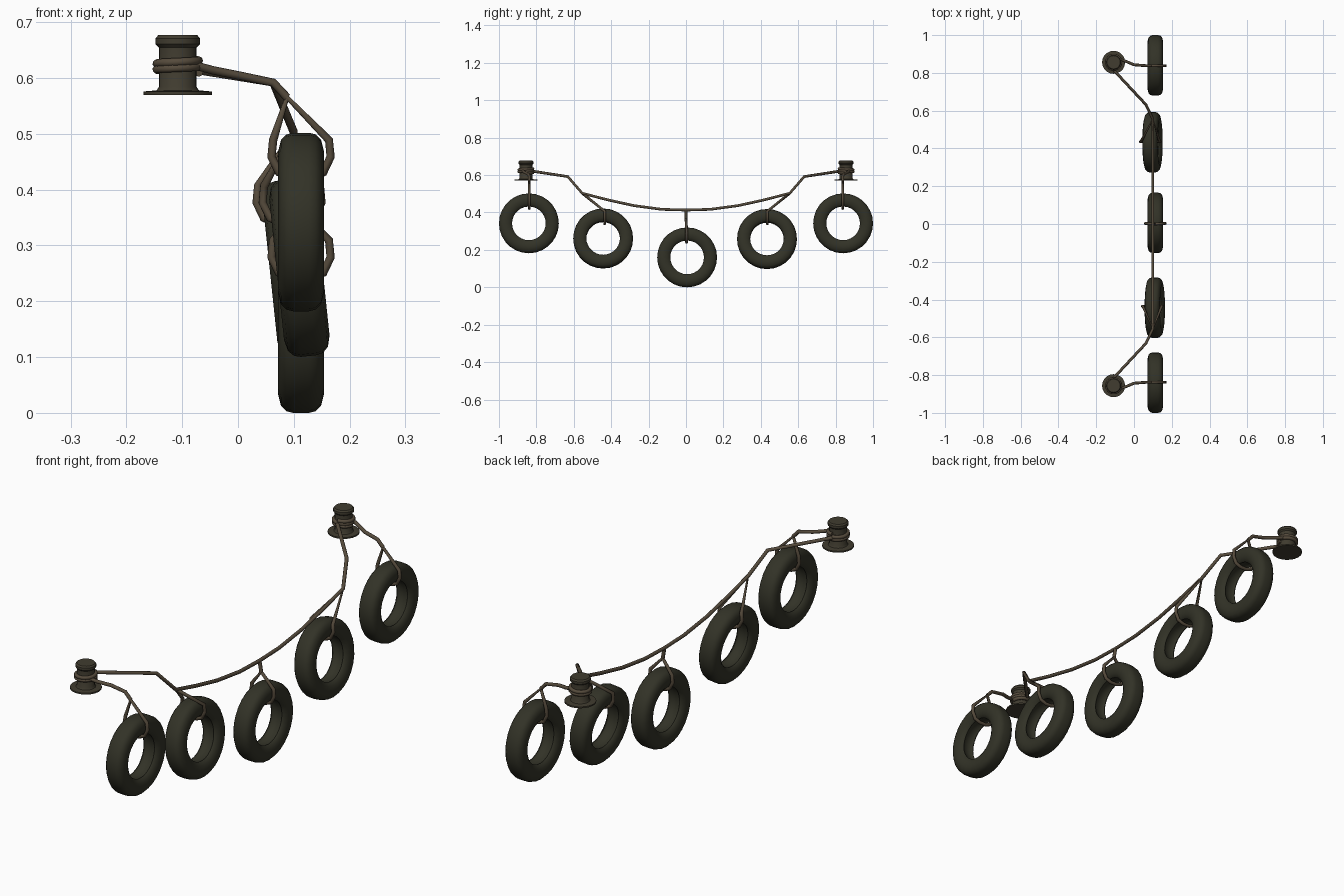
import bpy, bmesh, math
from mathutils import Matrix, Vector

if "Cube" in bpy.data.objects:
    bpy.data.objects.remove(bpy.data.objects["Cube"])


def material(name, rgb):
    m = bpy.data.materials.new(name)
    m.diffuse_color = (*rgb, 1)
    m.use_nodes = True
    m.node_tree.nodes["Principled BSDF"].inputs["Base Color"].default_value = m.diffuse_color
    return m


RUBBER = material("dark rubber", (0.032, 0.032, 0.020))
ROPE = material("brown rope", (0.092, 0.070, 0.045))
IRON = material("weathered iron", (0.052, 0.045, 0.029))


def lathe(name, profile, steps, closed, mat, angle):
    """Spin (radius, height) points around z."""
    bm = bmesh.new()
    rings = []
    for i in range(steps):
        a = 2 * math.pi * i / steps
        rings.append([bm.verts.new((r * math.cos(a), r * math.sin(a), h)) for r, h in profile])
    n = len(profile)
    for i in range(steps):
        p, q = rings[i], rings[(i + 1) % steps]
        for j in range(n if closed else n - 1):
            k = (j + 1) % n
            bm.faces.new((p[j], q[j], q[k], p[k]))
    if not closed:
        bm.faces.new([r[0] for r in rings])
        bm.faces.new([r[-1] for r in rings])
    bmesh.ops.recalc_face_normals(bm, faces=bm.faces)
    me = bpy.data.meshes.new(name)
    bm.to_mesh(me)
    bm.free()
    me.materials.append(mat)
    ob = bpy.data.objects.new(name, me)
    bpy.context.collection.objects.link(ob)
    bpy.ops.object.select_all(action='DESELECT')
    ob.select_set(True)
    bpy.context.view_layer.objects.active = ob
    bpy.ops.object.shade_smooth_by_angle(angle=math.radians(angle))
    return ob


def rope(name, paths, radius=0.0075):
    """Each path is (points, cyclic)."""
    cu = bpy.data.curves.new(name, 'CURVE')
    cu.dimensions = '3D'
    cu.bevel_depth = radius
    cu.bevel_resolution = 2
    cu.use_fill_caps = True
    cu.materials.append(ROPE)
    for pts, cyclic in paths:
        s = cu.splines.new('POLY')
        s.points.add(len(pts) - 1)
        for p, c in zip(s.points, pts):
            p.co = (*c, 1)
        s.use_cyclic_u = cyclic
    ob = bpy.data.objects.new(name, cu)
    bpy.context.collection.objects.link(ob)
    return ob


# Tyres: rounded section with flat tread and a shallow inner channel
half = [(0.160, 0.014), (0.157, 0.026), (0.147, 0.036), (0.127, 0.041),
        (0.106, 0.037), (0.093, 0.029), (0.090, 0.024), (0.096, 0.018)]
section = half + [(r, -h) for r, h in reversed(half)]
TYRES = [("outer_tyre_front", 0.113, -0.84, 0.342, 0),
         ("inner_tyre_front", 0.110, -0.443, 0.261, 6),
         ("middle_tyre", 0.113, 0.006, 0.160, 0),
         ("inner_tyre_back", 0.098, 0.433, 0.258, 6),
         ("outer_tyre_back", 0.113, 0.84, 0.342, 0)]
for name, x, y, z, lean in TYRES:
    ob = lathe(name, section, 28, True, RUBBER, 50)
    ob.matrix_world = (Matrix.Translation((x, y, z))
                       @ Matrix.Rotation(math.radians(-lean), 4, 'Y')
                       @ Matrix.Rotation(math.pi / 2, 4, 'Y'))


def tyre_loop(knot, top):
    """Rope loop from a knot down around the tube of a tyre; top is the tube centre."""
    k, t = Vector(knot), Vector(top)
    side = [(0.050, 0.022), (0.053, -0.008), (0.040, -0.036), (0.015, -0.046)]
    right = [t + Vector((dx, 0, dz)) for dx, dz in side]
    left = [t + Vector((-dx, 0, dz)) for dx, dz in reversed(side)]
    return ([k] + right + left, True)


# Bollards with base plate and rimmed cap
bollard = [(0.061, 0.570), (0.061, 0.576), (0.038, 0.578), (0.034, 0.584), (0.034, 0.655),
           (0.040, 0.661), (0.040, 0.671), (0.035, 0.677)]
for label, s in (("front", -1), ("back", 1)):
    by = s * 0.856
    ob = lathe("bollard_" + label, bollard, 20, False, IRON, 35)
    ob.location = (-0.108, by, 0)

    # Rope coils wound on the bollard
    coil = []
    for i in range(45):
        t = i / 44
        a = -math.pi / 2 + 2 * math.pi * 2.25 * t
        coil.append((-0.108 + 0.038 * math.cos(a), by + s * 0.038 * math.sin(a), 0.634 - 0.024 * t))
    rope("bollard_coils_" + label, [(coil, False)])

    # Rope to the outer tyre
    ty = s * 0.838
    knot = (0.088, ty, 0.565)
    lead = [(-0.075, s * 0.872, 0.622), (-0.045, s * 0.862, 0.614), (0.0, s * 0.843, 0.605),
            (0.063, ty, 0.592), knot]
    rope("outer_tyre_rope_" + label, [(lead, False), tyre_loop(knot, (0.113, ty, 0.467))])

    # Rope to the inner tyre, slanting from the main rope
    x = 0.097 if s < 0 else 0.086
    rope("inner_tyre_rope_" + label,
         [tyre_loop((0.1, s * 0.555, 0.503), (x, s * 0.435, 0.385))])

# Main rope sagging between the two bollards
halfline = [(0.1, 0.13, 0.417), (0.1, 0.28, 0.437), (0.1, 0.42, 0.468), (0.1, 0.555, 0.503),
            (0.063, 0.632, 0.592), (-0.108, 0.815, 0.620)]
main = [(x, -y, z) for x, y, z in reversed(halfline)] + [(0.1, 0, 0.413)] + halfline
rope("main_rope", [(main, False)])

# Rope to the middle tyre
rope("middle_tyre_rope", [([(0.1, 0, 0.413), (0.108, 0, 0.368)], False),
                          tyre_loop((0.108, 0.0, 0.368), (0.113, 0.003, 0.287))])
